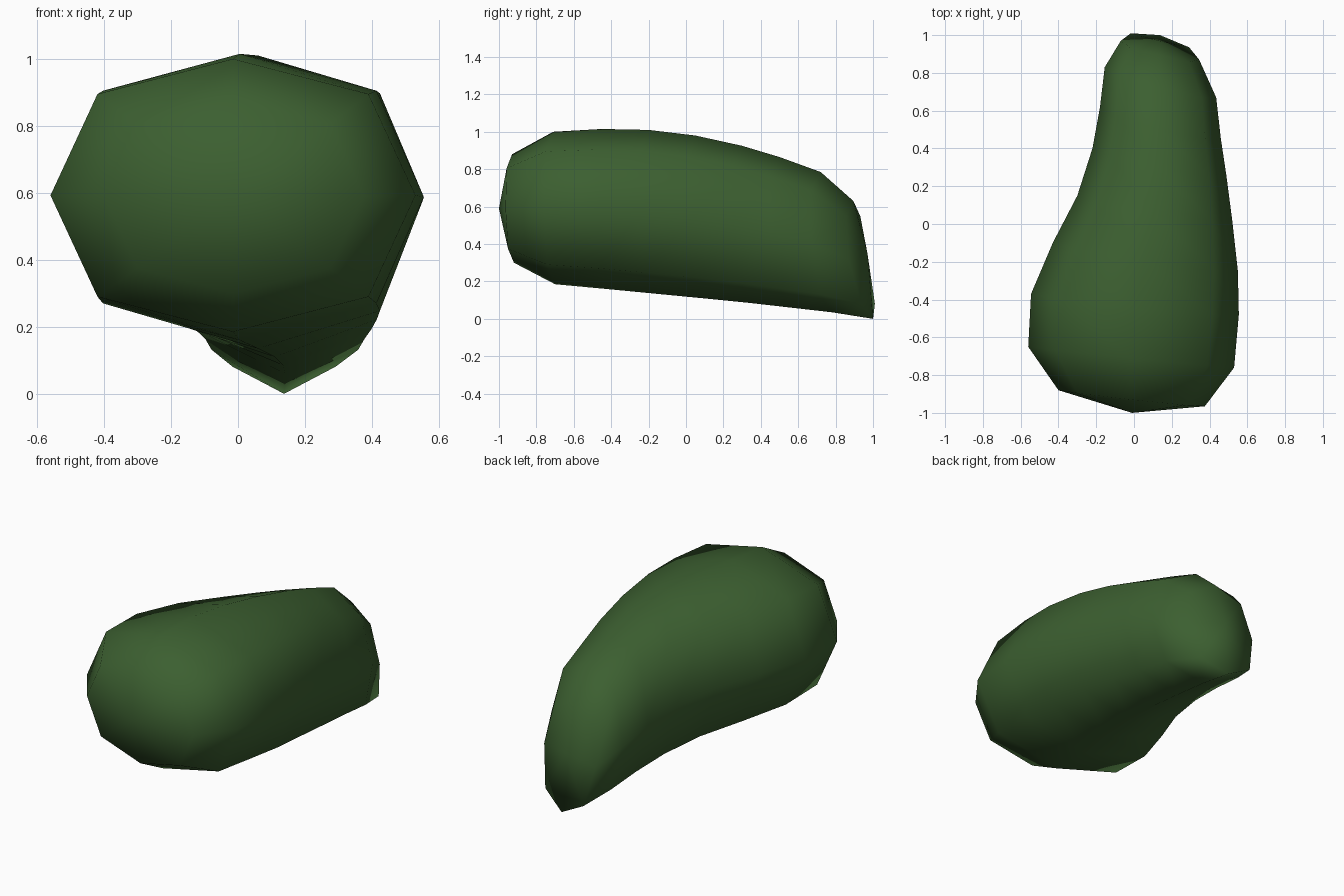
import bpy
import bmesh
from math import cos, sin, tau
from mathutils import Vector

default = bpy.data.objects.get("Cube")
if default:
    bpy.data.objects.remove(default, do_unlink=True)


def make_material(name, colour):
    material = bpy.data.materials.new(name)
    material.use_nodes = True
    material.diffuse_color = colour
    material.node_tree.nodes["Principled BSDF"].inputs["Base Color"].default_value = colour
    return material


SIDES = 8

# Each slanted section: right-hand (x, y), left-hand (x, y), crest (y, z), keel (y, z)
sections = [
    ((-.40, -.88), (.375, -.965), (-.93, .88), (-.92, .30)),
    ((-.56, -.65), (.53, -.76), (-.71, 1.0), (-.70, .185)),
    ((-.545, -.37), (.555, -.48), (-.45, 1.015), (-.43, .16)),
    ((-.43, -.10), (.55, -.25), (-.20, 1.01), (-.17, .135)),
    ((-.30, .15), (.52, .02), (.05, .98), (.09, .11)),
    ((-.22, .40), (.49, .25), (.30, .925), (.34, .085)),
    ((-.18, .62), (.46, .45), (.50, .865), (.56, .06)),
    ((-.155, .83), (.435, .67), (.72, .785), (.78, .035)),
    ((-.07, .97), (.345, .87), (.895, .63), (1.0, 0)),
]
front_tip = Vector((-.01, -1, .59))
back_tip = Vector((.13, .97, .35))


def section_points(side_a, side_b, crest, keel):
    """Points round an octagon that passes through the four given extremes."""
    middle_x = (side_a[0] + side_b[0]) / 2
    middle_z = (crest[1] + keel[1]) / 2
    a = Vector((*side_a, middle_z))
    b = Vector((*side_b, middle_z))
    top = Vector((middle_x, *crest))
    bottom = Vector((middle_x, *keel))
    centre = (a + b + top + bottom) / 4
    points = []
    for step in range(SIDES):
        c, s = cos(tau * step / SIDES), sin(tau * step / SIDES)
        across = (b if c > 0 else a) - centre
        upright = (top if s > 0 else bottom) - centre
        # Diagonal corners sit slightly outside the true ellipse
        swell = 1 + .05 * abs(2 * s * c)
        points.append(centre + (across * abs(c) + upright * abs(s)) * swell)
    return points


# Body: loft the sections and close both ends with a fan
bm = bmesh.new()
rings = [[bm.verts.new(p) for p in section_points(*row)] for row in sections]
for near, far in zip(rings, rings[1:]):
    for i in range(SIDES):
        j = (i + 1) % SIDES
        bm.faces.new((near[i], near[j], far[j], far[i]))
for ring, tip in ((rings[0], front_tip), (rings[-1], back_tip)):
    apex = bm.verts.new(tip)
    for i in range(SIDES):
        bm.faces.new((ring[i], ring[(i + 1) % SIDES], apex))
bmesh.ops.recalc_face_normals(bm, faces=bm.faces)
for face in bm.faces:
    face.smooth = True

mesh = bpy.data.meshes.new("curved_body")
bm.to_mesh(mesh)
bm.free()
mesh.materials.append(make_material("dark_green", (.045, .115, .03, 1)))
body = bpy.data.objects.new("curved_body", mesh)
bpy.context.collection.objects.link(body)
